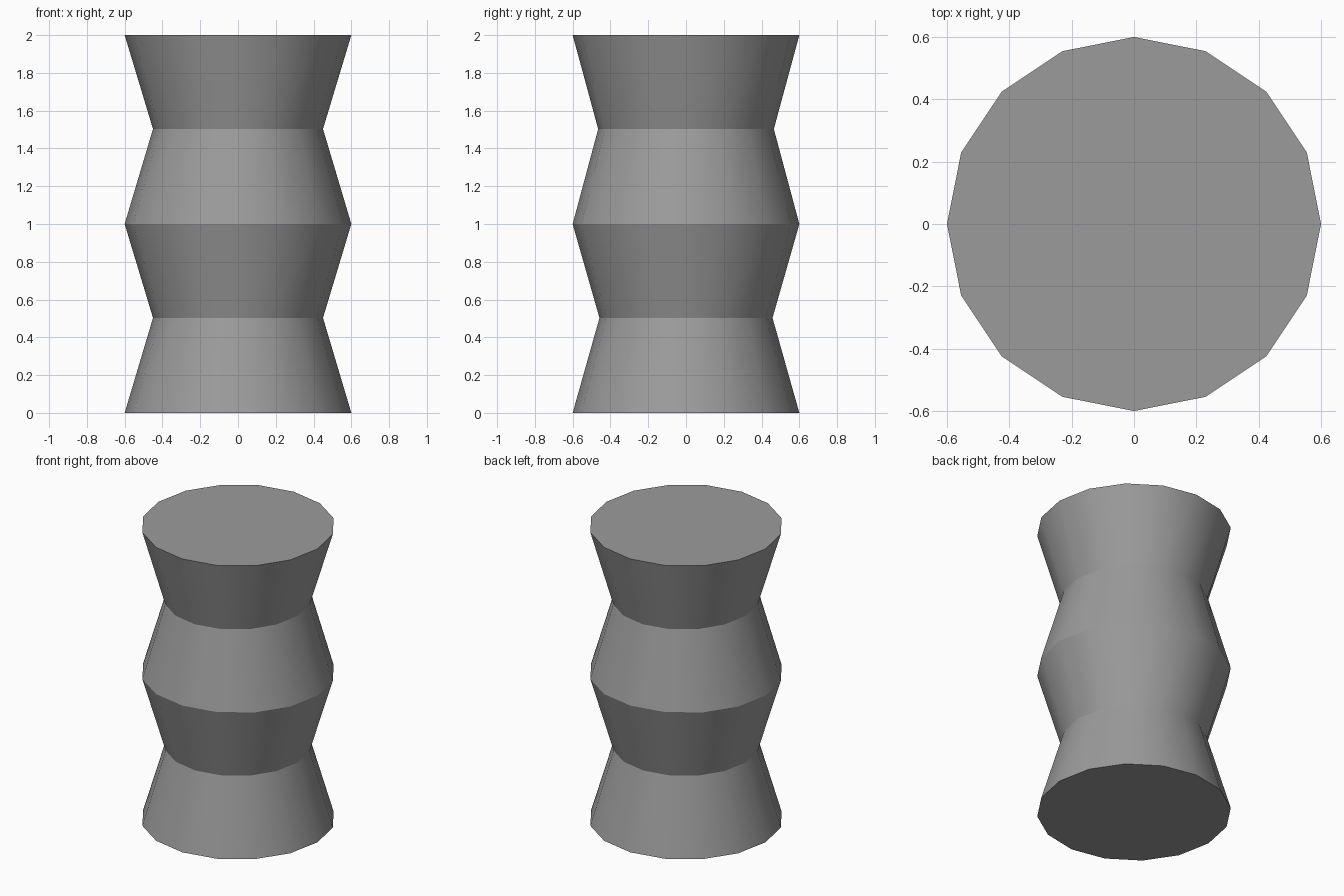
import bpy, bmesh, math

if "Cube" in bpy.data.objects:
    bpy.data.objects.remove(bpy.data.objects["Cube"])

SIDES = 16
# ring profile: height, x radius, y radius
RINGS = [(0.0, 0.60, 0.60), (0.503, 0.45, 0.458), (1.0, 0.60, 0.60),
         (1.503, 0.45, 0.465), (2.0, 0.60, 0.60)]

grey = bpy.data.materials.new("plain grey")
grey.diffuse_color = (0.33, 0.33, 0.33, 1)
grey.use_nodes = True
grey.node_tree.nodes["Principled BSDF"].inputs["Base Color"].default_value = grey.diffuse_color

# pinched column, lofted through the rings
bm = bmesh.new()
loops = []
for z, rx, ry in RINGS:
    loops.append([bm.verts.new((rx * math.cos(2 * math.pi * i / SIDES),
                                ry * math.sin(2 * math.pi * i / SIDES), z))
                  for i in range(SIDES)])
for lo, hi in zip(loops, loops[1:]):
    for i in range(SIDES):
        j = (i + 1) % SIDES
        bm.faces.new((lo[i], lo[j], hi[j], hi[i]))

# end caps
bm.faces.new(loops[0][::-1])
bm.faces.new(loops[-1])

mesh = bpy.data.meshes.new("pinched_column")
bm.to_mesh(mesh)
bm.free()
mesh.materials.append(grey)
column = bpy.data.objects.new("pinched_column", mesh)
bpy.context.collection.objects.link(column)

# smooth around the sides, sharp at rings and caps
bpy.context.view_layer.objects.active = column
column.select_set(True)
bpy.ops.object.shade_smooth_by_angle(angle=math.radians(28))
